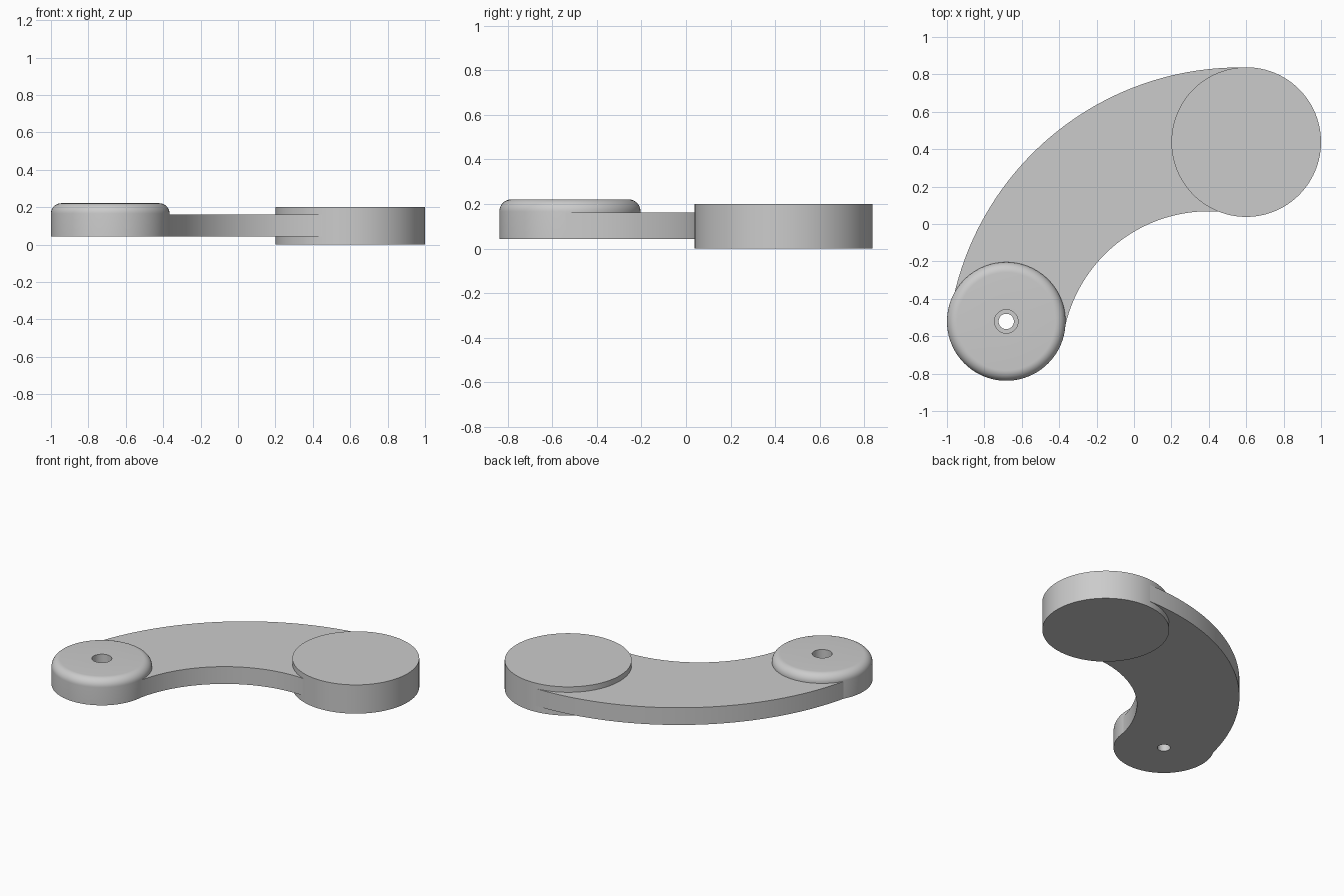
import bpy, bmesh, math
from math import cos, sin, radians

if "Cube" in bpy.data.objects:
    bpy.data.objects.remove(bpy.data.objects["Cube"])

grey = bpy.data.materials.new("plain grey")
grey.diffuse_color = (0.6, 0.6, 0.6, 1)
grey.use_nodes = True
grey.node_tree.nodes["Principled BSDF"].inputs["Base Color"].default_value = grey.diffuse_color

BIG = (0.60, 0.438)      # centre of the large disc
SMALL = (-0.683, -0.521)  # centre of the small boss


def finish(name, bm):
    bmesh.ops.recalc_face_normals(bm, faces=bm.faces)
    mesh = bpy.data.meshes.new(name)
    bm.to_mesh(mesh)
    bm.free()
    mesh.materials.append(grey)
    ob = bpy.data.objects.new(name, mesh)
    bpy.context.collection.objects.link(ob)
    bpy.ops.object.select_all(action='DESELECT')
    ob.select_set(True)
    bpy.context.view_layer.objects.active = ob
    bpy.ops.object.shade_smooth_by_angle(angle=radians(30))
    return ob


def arc(c, r, a0, a1, n):
    """Points on a circle from a0 to a1 degrees."""
    angles = [radians(a0 + (a1 - a0) * i / n) for i in range(n + 1)]
    return [(c[0] + r * cos(a), c[1] + r * sin(a)) for a in angles]


def prism(name, outline, z0, z1):
    bm = bmesh.new()
    face = bm.faces.new([bm.verts.new((x, y, z0)) for x, y in outline])
    ext = bmesh.ops.extrude_face_region(bm, geom=[face], use_keep_orig=True)
    verts = [g for g in ext["geom"] if isinstance(g, bmesh.types.BMVert)]
    bmesh.ops.translate(bm, verts=verts, vec=(0, 0, z1 - z0))
    return finish(name, bm)


def lathe(name, centre, profile, n=96):
    """Revolve a closed (radius, z) profile into a ring."""
    bm = bmesh.new()
    rings = [[bm.verts.new((centre[0] + r * cos(math.tau * i / n),
                            centre[1] + r * sin(math.tau * i / n), z))
              for i in range(n)] for r, z in profile]
    for a, b in zip(rings, rings[1:] + rings[:1]):
        for i in range(n):
            j = (i + 1) % n
            bm.faces.new((a[i], a[j], b[j], b[i]))
    return finish(name, bm)


# large flat disc
prism("large_disc", arc(BIG, 0.40, 0, 360, 96)[:-1], 0, 0.20)

# small boss: rounded top rim, stepped through hole
BOTTOM, TOP, R, FILLET = 0.042, 0.221, 0.317, 0.055
profile = [(0.041, BOTTOM), (R, BOTTOM)]
profile += arc((R - FILLET, TOP - FILLET), FILLET, 0, 90, 10)
profile += [(0.063, TOP), (0.063, 0.15), (0.041, 0.15)]
lathe("small_boss", SMALL, profile)

# curved arm, its end hollowed to sit inside the boss rim
outline = arc((0.566, -0.731), 1.568, 88.3, 170.4, 64)
outline += arc(SMALL, 0.306, 169, -9, 40)
outline += arc((0.40, -0.719), 0.787, 169.5, 80, 48)
prism("curved_arm", outline, BOTTOM, 0.162)
